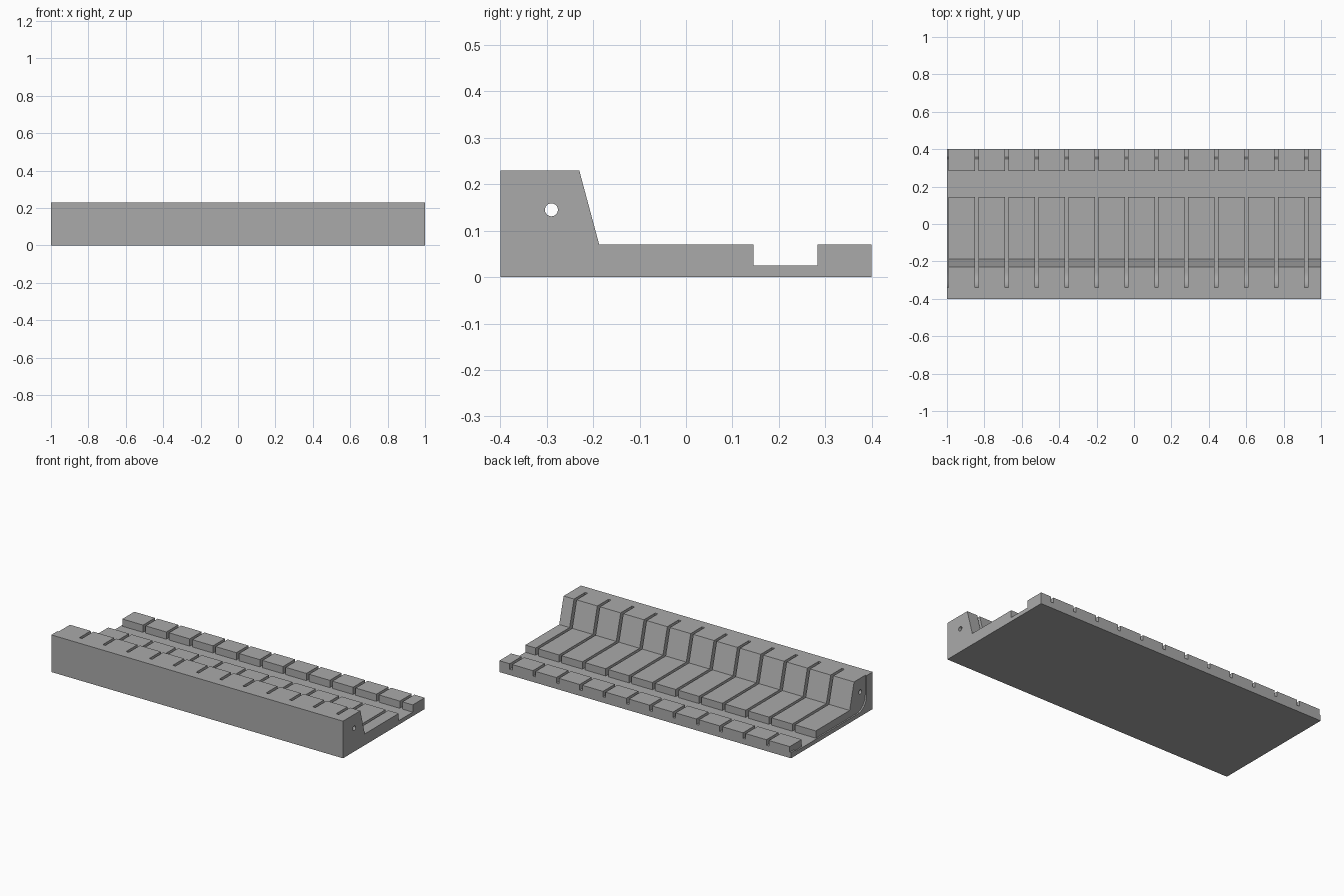
import bpy
import bmesh
from math import cos, sin, pi

if "Cube" in bpy.data.objects:
    bpy.data.objects.remove(bpy.data.objects["Cube"], do_unlink=True)

grey = bpy.data.materials.new("plain_grey")
grey.use_nodes = True
colour = (0.4, 0.4, 0.4, 1)
grey.diffuse_color = colour
grey.node_tree.nodes["Principled BSDF"].inputs["Base Color"].default_value = colour


def prism(bm, profile, x0, x1):
    """Extrude a (y, z) outline along x."""
    face = bm.faces.new([bm.verts.new((x0, y, z)) for y, z in profile])
    new = bmesh.ops.extrude_face_region(bm, geom=[face])["geom"]
    verts = [v for v in new if isinstance(v, bmesh.types.BMVert)]
    bmesh.ops.translate(bm, vec=(x1 - x0, 0, 0), verts=verts)


def make_object(name, bm):
    bmesh.ops.recalc_face_normals(bm, faces=bm.faces)
    mesh = bpy.data.meshes.new(name)
    bm.to_mesh(mesh)
    bm.free()
    mesh.materials.append(grey)
    obj = bpy.data.objects.new(name, mesh)
    bpy.context.scene.collection.objects.link(obj)
    return obj


def cut(target, cutter):
    mod = target.modifiers.new("cut", "BOOLEAN")
    mod.operation = "DIFFERENCE"
    mod.solver = "EXACT"
    mod.object = cutter
    bpy.context.view_layer.objects.active = target
    bpy.ops.object.modifier_apply(modifier=mod.name)
    bpy.data.objects.remove(cutter, do_unlink=True)


# Stepped base: tall front rail, low deck, channel and back rail
FLOOR = 0.025
bm = bmesh.new()
prism(bm, [(-0.4, 0), (0.4, 0), (0.4, 0.07), (0.283, 0.07), (0.283, FLOOR),
           (0.145, FLOOR), (0.145, 0.07), (-0.187, 0.07),
           (-0.23, 0.23), (-0.4, 0.23)], -1, 1)
base = make_object("slotted_base", bm)

# Evenly spaced slots with a curved front corner, the first open at the end
radius = 0.085
arc = [(-0.34 + radius * (1 - cos(a)), FLOOR + radius * (1 - sin(a)))
       for a in (i * pi / 16 for i in range(9))]
deck_slot = [(-0.34, 0.3)] + arc + [(0.2, FLOOR), (0.2, 0.3)]
rail_slot = [(0.22, FLOOR), (0.344, FLOOR), (0.36, 0.036),
             (0.45, 0.036), (0.45, 0.3), (0.22, 0.3)]
bm = bmesh.new()
for i in range(13):
    x = -1 + 0.16 * i
    for outline in (deck_slot, rail_slot):
        prism(bm, outline, x - 0.009, x + 0.009)
cut(base, make_object("slot_cutter", bm))

# Pivot rod hole through the full length of the front rail
bm = bmesh.new()
prism(bm, [(-0.29 + 0.014 * cos(i * pi / 12), 0.145 + 0.014 * sin(i * pi / 12))
           for i in range(24)], -1.1, 1.1)
cut(base, make_object("rod_hole_cutter", bm))

# Smooth the curves, keep the edges sharp
bpy.ops.object.select_all(action="DESELECT")
base.select_set(True)
bpy.context.view_layer.objects.active = base
bpy.ops.object.shade_smooth_by_angle(angle=pi / 9)
